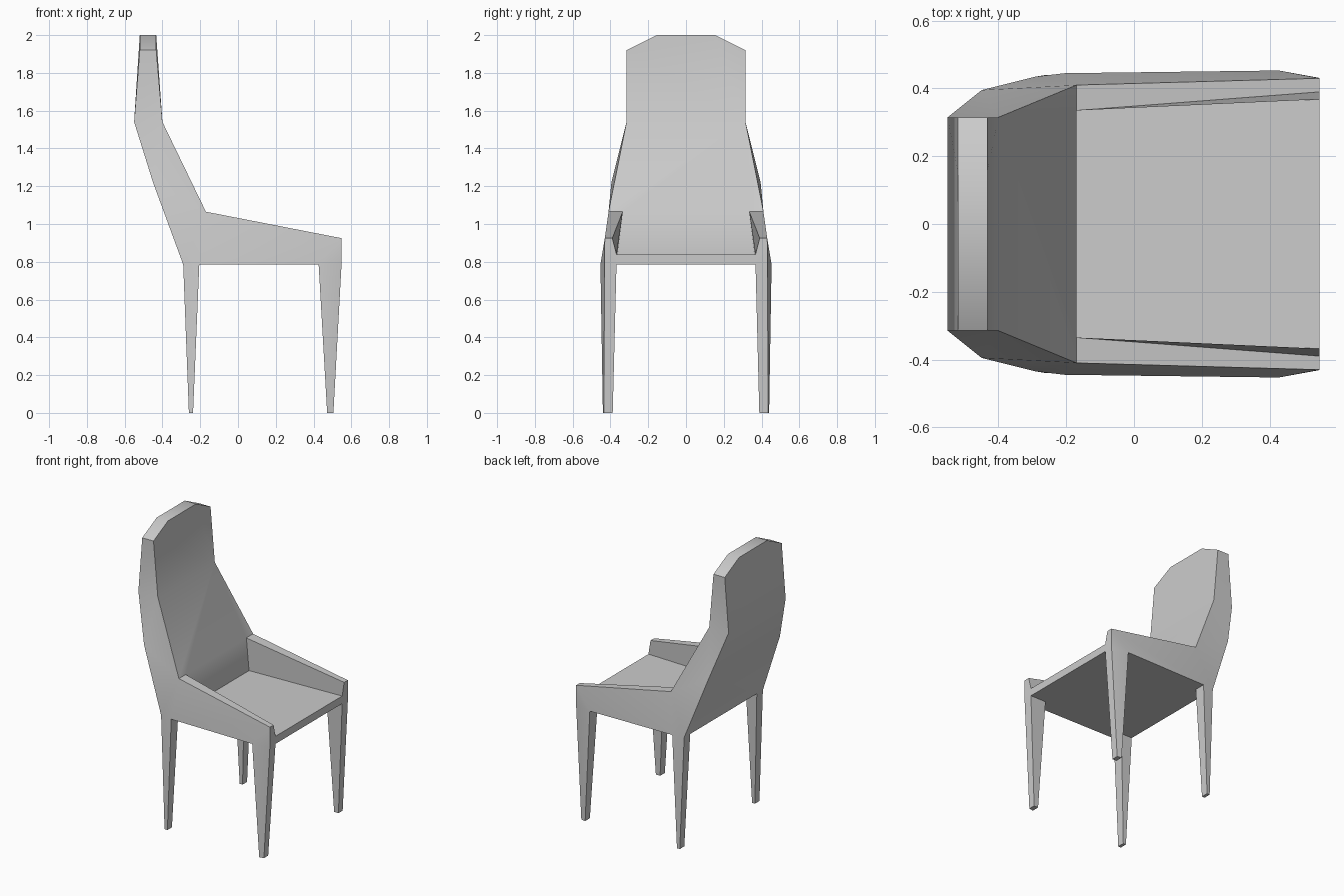
import bpy, bmesh

if "Cube" in bpy.data.objects:
    bpy.data.objects.remove(bpy.data.objects["Cube"])

bm = bmesh.new()
V = {}


def pts(**named):
    """Add each point on both sides of the chair (y and -y)."""
    for name, (x, y, z) in named.items():
        V[name] = [bm.verts.new((x, s * y, z)) for s in (-1, 1)]


def side(*faces):
    """Faces that exist once per side."""
    for f in faces:
        for s in (0, 1):
            bm.faces.new([V[n][s] for n in f.split()])


def span(*chains):
    """Faces that run across the chair from one side to the other."""
    for c in chains:
        n = c.split()
        bm.faces.new([V[k][0] for k in n] + [V[k][1] for k in reversed(n)])


# Backrest: rear outline B, front outline C
pts(B0=(-.29, .435, .785), B2=(-.45, .395, 1.22), B3=(-.55, .315, 1.54),
    B4=(-.52, .315, 1.92), B5=(-.52, .155, 2.0),
    C3=(-.40, .315, 1.54), C4=(-.433, .315, 1.92), C5=(-.433, .155, 2.0))
# Arms: outer and inner top edges, seat edges
pts(A=(-.17, .41, 1.065), F1=(.548, .43, .925),
    G0=(-.17, .335, 1.065), G1=(.548, .39, .925),
    S0=(-.17, .365, .825), S1=(.548, .368, .838))
# Leg tops (outer and inner) at the underside of the seat
pts(L=(-.205, .445, .785), M=(.427, .453, .785), F0=(.548, .431, .785),
    Bi=(-.29, .368, .785), Li=(-.205, .368, .785),
    Mi=(.427, .368, .785), Fi=(.548, .368, .785))
# Feet
pts(b=(-.26, .44, 0), l=(-.238, .44, 0), bi=(-.26, .39, 0), li=(-.238, .39, 0),
    m=(.472, .44, 0), f=(.505, .435, 0), mi=(.472, .388, 0), fi=(.505, .388, 0))

# Backrest sides, then its rear, top and front panels
side("B2 B3 C3 A", "B3 B4 C4 C3", "B4 B5 C5 C4")
span("B2 B0 Bi", "B2 B3", "B3 B4 B5", "B5 C5", "C5 C4 C3", "C3 A G0", "G0 S0")
# Outer side panels and arms
side("B0 B2 A L", "L A F1 M", "A F1 G1 G0", "G0 G1 S1 S0", "F0 F1 G1 S1 Fi")
# Seat top, front lip and underside
span("S0 S1", "S1 Fi", "Fi Mi Li Bi")
side("L M Mi Li")
# Rear legs
side("B0 L l b", "B0 Bi bi b", "Bi Li li bi", "L Li li l", "b l li bi")
# Front legs
side("M F1 F0", "M F0 f m", "F0 Fi fi f", "Mi Fi fi mi", "M Mi mi m", "m f fi mi")

bmesh.ops.recalc_face_normals(bm, faces=bm.faces)
mesh = bpy.data.meshes.new("chair")
bm.to_mesh(mesh)
bm.free()
chair = bpy.data.objects.new("chair", mesh)
bpy.context.collection.objects.link(chair)

# Soft shading across the gentle bends of the back
bpy.context.view_layer.objects.active = chair
chair.select_set(True)
bpy.ops.object.shade_smooth_by_angle(angle=0.52)
